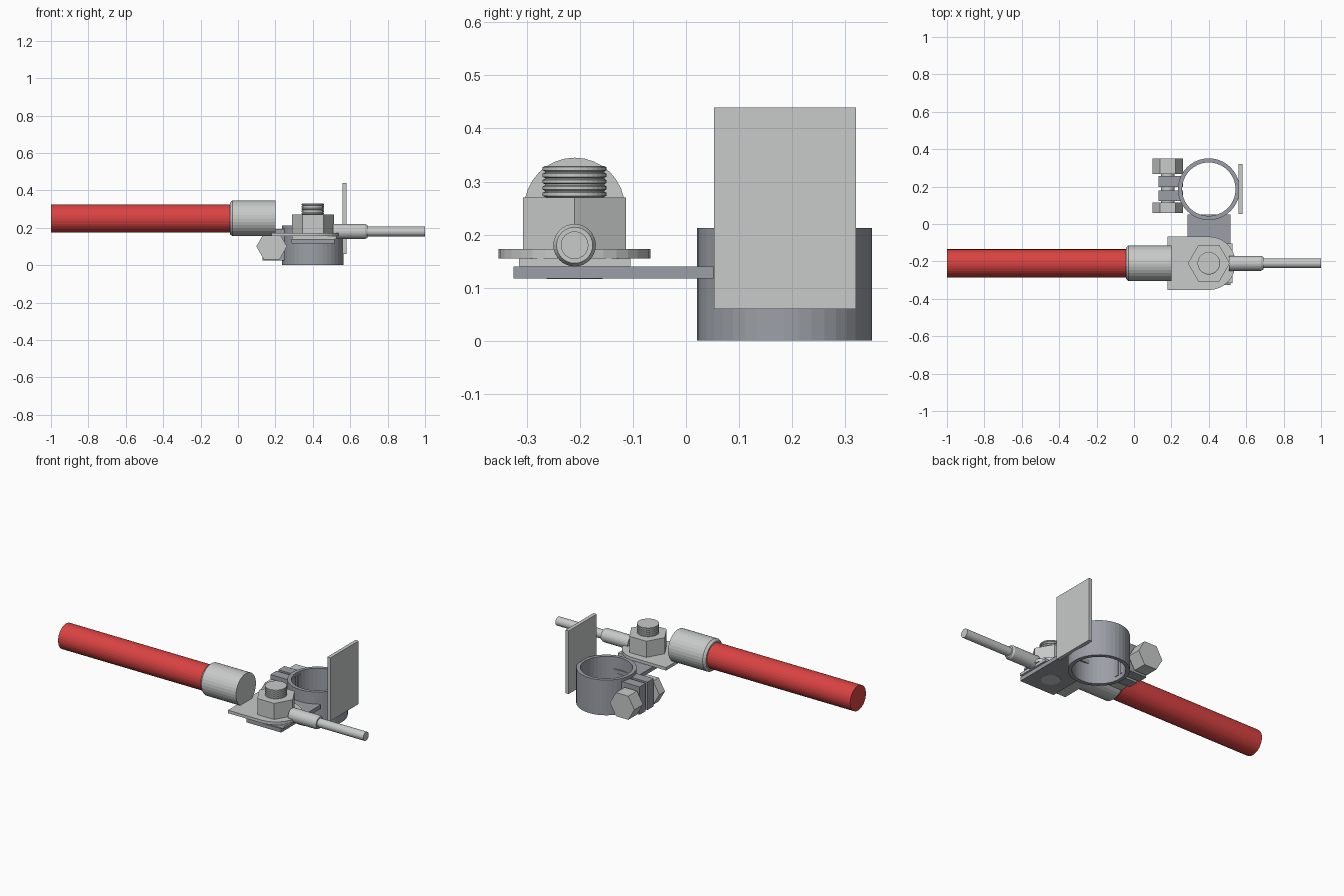
import bpy, bmesh, math
from mathutils import Matrix, Vector

if "Cube" in bpy.data.objects:
    bpy.data.objects.remove(bpy.data.objects["Cube"])


def material(name, rgb):
    m = bpy.data.materials.new(name)
    m.diffuse_color = (*rgb, 1)
    m.use_nodes = True
    m.node_tree.nodes["Principled BSDF"].inputs["Base Color"].default_value = m.diffuse_color
    return m


SILVER = material("light_steel", (0.58, 0.59, 0.59))
CLAMP = material("blue_grey_metal", (0.33, 0.35, 0.385))
RED = material("red_insulation", (0.70, 0.055, 0.055))

AXES = {
    "X": Matrix.Rotation(math.pi / 2, 4, "Y"),
    "Y": Matrix.Rotation(-math.pi / 2, 4, "X"),
    "Z": Matrix.Identity(4),
}


def finish(name, bm, mat):
    bmesh.ops.recalc_face_normals(bm, faces=bm.faces)
    me = bpy.data.meshes.new(name)
    bm.to_mesh(me)
    bm.free()
    me.materials.append(mat)
    ob = bpy.data.objects.new(name, me)
    bpy.context.collection.objects.link(ob)
    return ob


def box(name, lo, hi, mat):
    bm = bmesh.new()
    bmesh.ops.create_cube(bm, size=1)
    for v in bm.verts:
        v.co = [lo[i] + (v.co[i] + 0.5) * (hi[i] - lo[i]) for i in range(3)]
    return finish(name, bm, mat)


def lathe(name, origin, axis, profile, mat, sides=32, closed=False):
    """Revolve (distance along axis, radius) points around an axis."""
    bm = bmesh.new()
    rings = []
    for d, r in profile:
        rings.append([bm.verts.new((r * math.cos(2 * math.pi * k / sides),
                                    r * math.sin(2 * math.pi * k / sides), d))
                      for k in range(sides)])
    pairs = list(zip(rings, rings[1:]))
    if closed:
        pairs.append((rings[-1], rings[0]))
    else:
        bm.faces.new(rings[0])
        bm.faces.new(rings[-1])
    for a, b in pairs:
        for k in range(sides):
            n = (k + 1) % sides
            bm.faces.new((a[k], a[n], b[n], b[k]))
    bm.transform(Matrix.Translation(Vector(origin)) @ AXES[axis])
    return finish(name, bm, mat)


# Post clamp: ring, flat arm and two pinch lugs
PX, PY = 0.40, 0.186
lathe("clamp_ring", (PX, PY, 0), "Z",
      [(0, 0.143), (0, 0.165), (0.212, 0.165), (0.212, 0.143)], CLAMP, 40, True)
box("clamp_arm", (0.285, -0.325, 0.117), (0.515, 0.052, 0.14), CLAMP)
for name, y0, y1 in (("front_lug", 0.122, 0.18), ("back_lug", 0.198, 0.256)):
    box(name, (0.13, y0, 0.025), (0.262, y1, 0.193), CLAMP)

# Pinch bolt through the lugs
BX, BZ = 0.18, 0.10
lathe("pinch_bolt_shaft", (BX, 0, BZ), "Y", [(0.065, 0.036), (0.34, 0.036)], SILVER)
lathe("pinch_bolt_head", (BX, 0, BZ), "Y", [(0.268, 0.082), (0.351, 0.082)], SILVER, 6)
lathe("pinch_bolt_nut", (BX, 0, BZ), "Y", [(0.06, 0.082), (0.114, 0.082)], SILVER, 6)

# Upright tab beside the ring
box("upright_tab", (0.558, 0.053, 0.06), (0.58, 0.32, 0.44), SILVER)

# Cable lug plate with rounded end, on a square spacer
CX, CY = 0.40, -0.21
box("spacer_plate", (0.29, CY - 0.105, 0.14), (0.527, CY + 0.105, 0.155), SILVER)
bm = bmesh.new()
R = 0.143
outline = [(0.18, CY + R), (0.18, CY - R)]
outline += [(CX + R * math.cos(a), CY + R * math.sin(a))
            for a in (math.pi * (k / 16 - 0.5) for k in range(17))]
face = bm.faces.new([bm.verts.new((x, y, 0.155)) for x, y in outline])
up = bmesh.ops.extrude_face_region(bm, geom=[face])["geom"]
bmesh.ops.translate(bm, vec=(0, 0, 0.018),
                    verts=[g for g in up if isinstance(g, bmesh.types.BMVert)])
finish("cable_lug_plate", bm, SILVER)

# Terminal nut and threaded stud
lathe("terminal_nut", (CX, CY, 0), "Z", [(0.17, 0.112), (0.27, 0.112)], SILVER, 6)
thread = [(0.116, 0.053), (0.27, 0.053)]
for k in range(5):
    z = 0.271 + k * 0.012
    thread += [(z, 0.056), (z + 0.002, 0.06), (z + 0.008, 0.06), (z + 0.010, 0.056)]
lathe("threaded_stud", (CX, CY, 0), "Z", thread, SILVER)

# Main cable and its crimp sleeve
lathe("crimp_sleeve", (0, CY, 0.25), "X",
      [(-0.044, 0.083), (-0.030, 0.095), (0.20, 0.095)], SILVER)
lathe("red_cable", (0, CY, 0.25), "X", [(-1, 0.075), (-0.03, 0.075)], RED)

# Thin sensor wire and its sleeve
lathe("wire_sleeve", (0, CY, 0.18), "X",
      [(0.508, 0.04), (0.68, 0.04), (0.692, 0.034)], SILVER)
lathe("thin_wire", (0, CY, 0.18), "X", [(0.68, 0.026), (1.0, 0.026)], SILVER)
